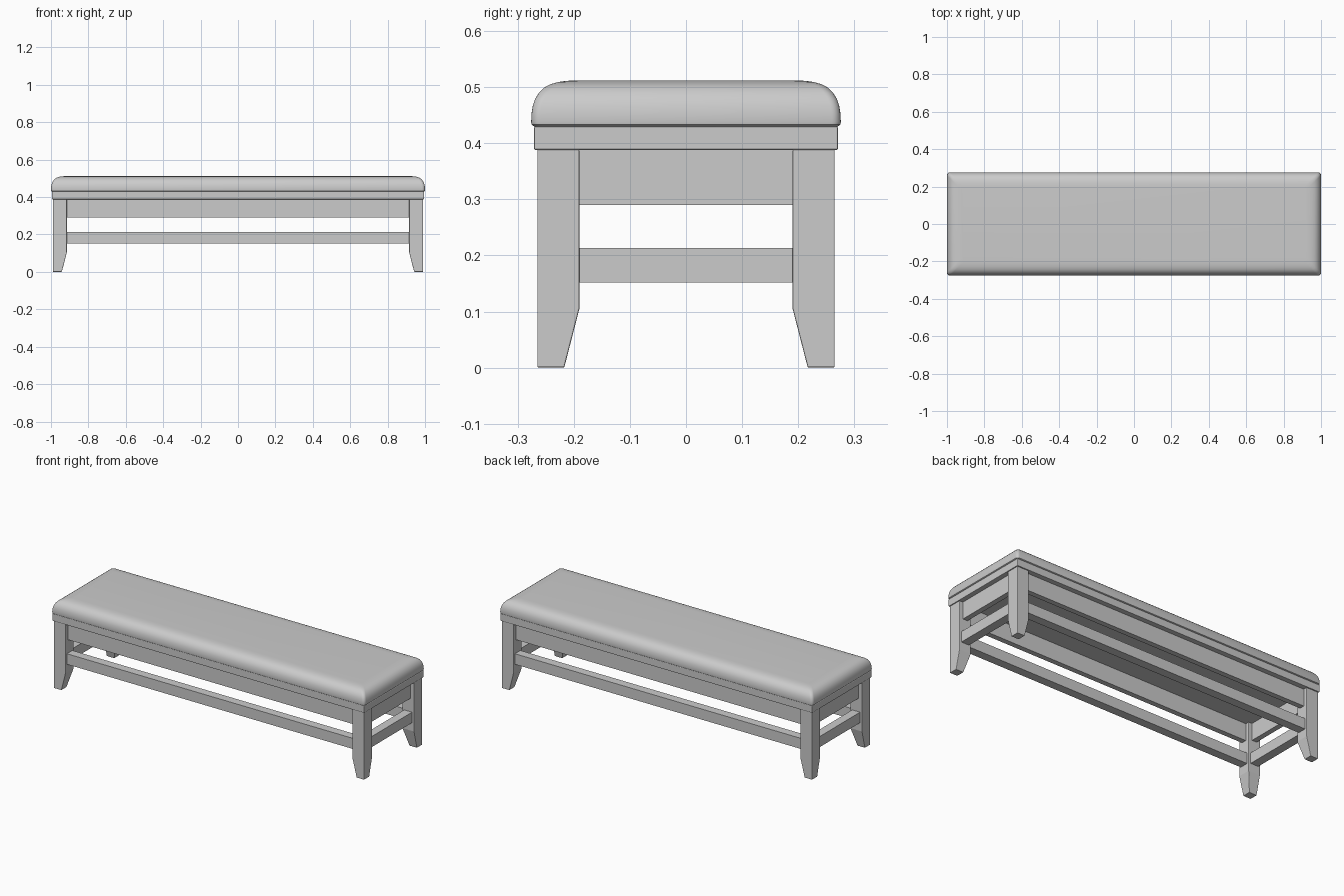
import bpy, bmesh, math

if "Cube" in bpy.data.objects:
    bpy.data.objects.remove(bpy.data.objects["Cube"])


def make_object(name, bm):
    bmesh.ops.recalc_face_normals(bm, faces=bm.faces)
    mesh = bpy.data.meshes.new(name)
    bm.to_mesh(mesh)
    bm.free()
    ob = bpy.data.objects.new(name, mesh)
    bpy.context.collection.objects.link(ob)
    return ob


def loft(name, rings):
    """Skin a stack of equal-length vertex rings and cap both ends."""
    bm = bmesh.new()
    rows = [[bm.verts.new(p) for p in ring] for ring in rings]
    n = len(rows[0])
    for a, b in zip(rows, rows[1:]):
        for i in range(n):
            j = (i + 1) % n
            bm.faces.new((a[i], a[j], b[j], b[i]))
    bm.faces.new(rows[0])
    bm.faces.new(rows[-1])
    return make_object(name, bm)


def rect(x0, x1, y0, y1, z):
    return [(x0, y0, z), (x1, y0, z), (x1, y1, z), (x0, y1, z)]


def box(name, x0, x1, y0, y1, z0, z1):
    return loft(name, [rect(x0, x1, y0, y1, z0), rect(x0, x1, y0, y1, z1)])


def bevel(ob, width):
    m = ob.modifiers.new("Bevel", "BEVEL")
    m.width = width
    m.segments = 2
    m.limit_method = "ANGLE"


def rounded_rect(hx, hy, r, z, steps=5):
    pts = []
    for k, (sx, sy) in enumerate([(1, 1), (-1, 1), (-1, -1), (1, -1)]):
        for i in range(steps + 1):
            a = math.radians(90 * (k + i / steps))
            pts.append((sx * (hx - r) + r * math.cos(a),
                        sy * (hy - r) + r * math.sin(a), z))
    return pts


# Padded cushion: (inset from the outline, height)
profile = [(0.005, 0.430), (0.001, 0.433), (0.0, 0.438), (0.001, 0.455),
           (0.003, 0.467), (0.007, 0.479), (0.014, 0.490), (0.023, 0.499),
           (0.034, 0.505), (0.048, 0.509), (0.062, 0.511), (0.078, 0.512)]
cushion = loft("cushion", [rounded_rect(1.0 - d, 0.276 - d, 0.016, z)
                           for d, z in profile])
bpy.context.view_layer.objects.active = cushion
cushion.select_set(True)
bpy.ops.object.shade_smooth_by_angle(angle=math.radians(40))

# Seat board under the cushion
bevel(box("seat_board", -0.995, 0.995, -0.271, 0.271, 0.388, 0.430), 0.003)

# Legs, straight outside and tapering inside near the floor
for sx, side in ((-1, "left"), (1, "right")):
    for sy, end in ((-1, "front"), (1, "back")):
        rings = [rect(sx * (0.99 - w), sx * 0.99, sy * (0.265 - w), sy * 0.265, z)
                 for w, z in ((0.048, 0.0), (0.075, 0.105), (0.075, 0.389))]
        bevel(loft(f"{end}_{side}_leg", rings), 0.0025)

# Aprons and lower stretchers, centred on the legs
for part, half, z0, z1 in (("apron", 0.015, 0.290, 0.389),
                           ("stretcher", 0.025, 0.152, 0.213)):
    for s, end in ((-1, "front"), (1, "back")):
        y = s * 0.2275
        box(f"{end}_{part}", -0.917, 0.917, y - half, y + half, z0, z1)
    for s, side in ((-1, "left"), (1, "right")):
        x = s * 0.9525
        box(f"{side}_{part}", x - half, x + half, -0.192, 0.192, z0, z1)
